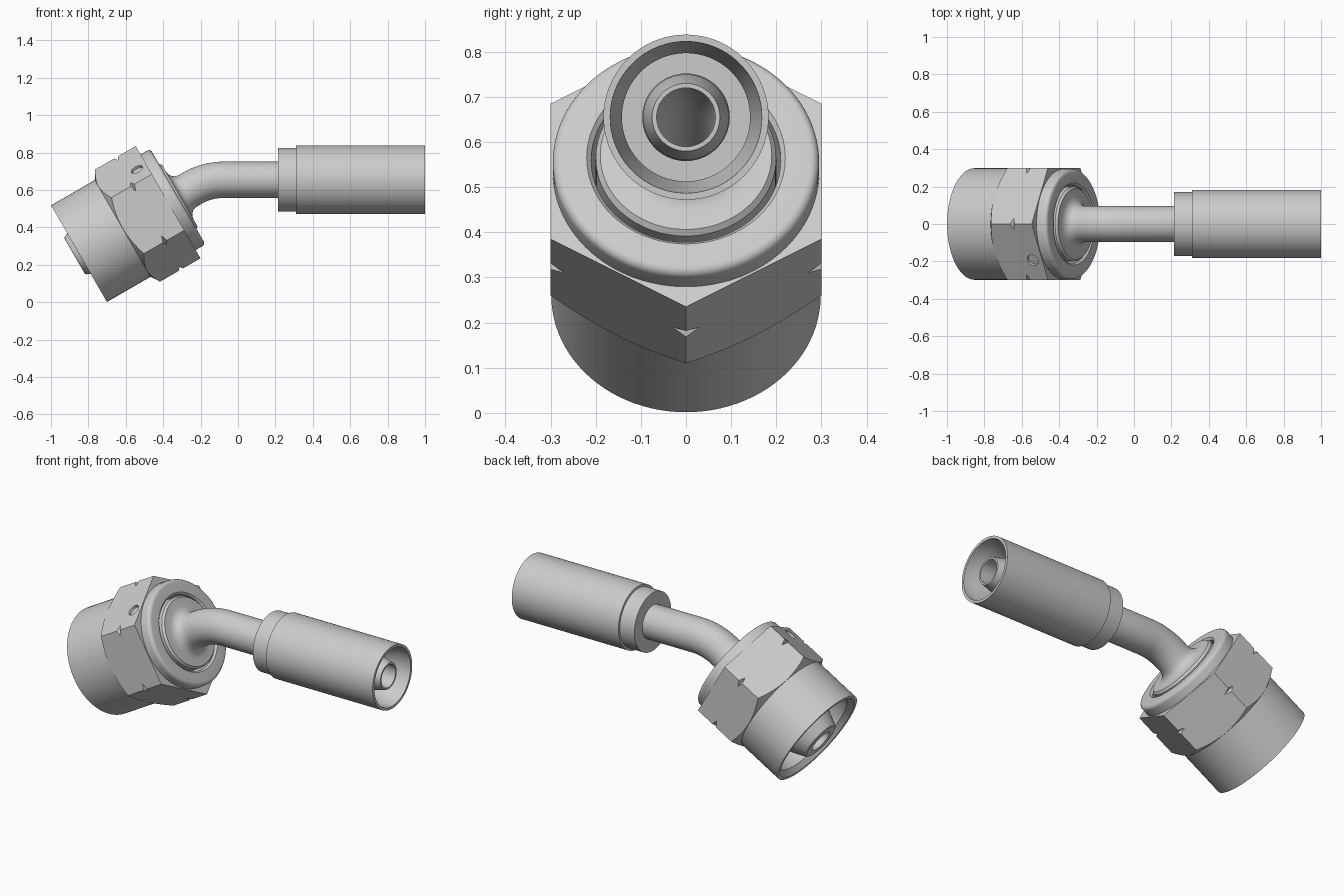
import bpy, bmesh, math
from mathutils import Vector, Matrix

if "Cube" in bpy.data.objects:
    bpy.data.objects.remove(bpy.data.objects["Cube"])

# Centre line: straight through the nut at 30 degrees, a bend, then along x
TILT = math.radians(30)
MOUTH = Vector((-0.85, 0, 0.26))
BEND_START, BEND_R = 0.70, 0.336
BEND_END = BEND_START + BEND_R * TILT
Y = Vector((0, 1, 0))


def frame(d):
    """Point on the centre line at distance d, and the in-plane normal."""
    a = TILT * (1 - min(max((d - BEND_START) / (BEND_END - BEND_START), 0), 1))
    p = MOUTH + min(d, BEND_START) * Vector((math.cos(TILT), 0, math.sin(TILT)))
    p += BEND_R * Vector((math.sin(TILT) - math.sin(a), 0, math.cos(a) - math.cos(TILT)))
    p.x += max(d - BEND_END, 0)
    return p, Vector((-math.sin(a), 0, math.cos(a)))


def at_x(x):
    """Distance along the centre line for a world x on the straight tube."""
    return BEND_END + x - frame(BEND_END)[0].x


def make_object(name, bm):
    bmesh.ops.recalc_face_normals(bm, faces=bm.faces[:])
    mesh = bpy.data.meshes.new(name)
    bm.to_mesh(mesh)
    bm.free()
    obj = bpy.data.objects.new(name, mesh)
    bpy.context.collection.objects.link(obj)
    return obj


def sweep(name, profile, segs=96, closed=True):
    """Turn a (distance, radius) profile around the centre line."""
    bm = bmesh.new()
    rings = []
    for d, r in profile:
        p, n = frame(d)
        angles = [2 * math.pi * k / segs for k in range(segs)]
        rings.append([bm.verts.new(p + r * (n * math.cos(a) + Y * math.sin(a))) for a in angles])
    pairs = list(zip(rings, rings[1:]))
    if closed:
        pairs.append((rings[-1], rings[0]))
    else:
        bm.faces.new(rings[0])
        bm.faces.new(rings[-1])
    for r0, r1 in pairs:
        for k in range(segs):
            j = (k + 1) % segs
            bm.faces.new((r0[k], r0[j], r1[j], r1[k]))
    return make_object(name, bm)


def activate(obj):
    bpy.ops.object.select_all(action='DESELECT')
    obj.select_set(True)
    bpy.context.view_layer.objects.active = obj


def cut(obj, cutter, operation):
    mod = obj.modifiers.new("cut", 'BOOLEAN')
    mod.object, mod.operation, mod.solver = cutter, operation, 'EXACT'
    activate(obj)
    bpy.ops.object.modifier_apply(modifier=mod.name)
    bpy.data.objects.remove(cutter)


def bend(r, steps=14):
    return [(BEND_START + (BEND_END - BEND_START) * i / steps, r) for i in range(steps + 1)]


# Stem: cone nose, shoulder, bent tube, hose nipple and through bore
stem = sweep("stem", [
    (-0.027, 0.065), (-0.027, 0.108), (-0.022, 0.115), (0.0, 0.125), (0.08, 0.16),
    (0.17, 0.2), (0.61, 0.2), (0.622, 0.19), (0.622, 0.145), (0.626, 0.128),
    (0.636, 0.112), (0.65, 0.102), (0.67, 0.097)] + bend(0.097) + [
    (at_x(0.45), 0.097), (at_x(0.46), 0.095), (at_x(0.90), 0.095),
    (at_x(0.975), 0.075), (at_x(0.975), 0.065)] + bend(0.065)[::-1])

# Crimp sleeve with a stepped collar, open at the hose end
sleeve = sweep("sleeve", [
    (at_x(x), r) for x, r in (
        (0.215, 0.09), (0.215, 0.17), (0.31, 0.17), (0.31, 0.183), (1.0, 0.183),
        (1.0, 0.168), (0.93, 0.165), (0.86, 0.142), (0.42, 0.142), (0.42, 0.09))])

# Swivel nut: turned shape with chamfer, corner groove and rounded rear rim
rim = [(0.59 + 0.02 * math.sin(a), 0.275 + 0.02 * math.cos(a))
       for a in (math.pi / 2 * i / 6 for i in range(7))]
nut = sweep("swivel_nut", [
    (0.0, 0.2985), (0.269, 0.2985), (0.306, 0.355), (0.41, 0.355), (0.43, 0.33),
    (0.45, 0.355), (0.55, 0.355), (0.55, 0.295)] + rim + [
    (0.61, 0.22), (0.60, 0.21), (0.40, 0.21), (0.35, 0.255), (0.03, 0.255), (0.0, 0.28)])

# Hexagon flats
hexagon = sweep("hexagon", [(-0.1, 0.3 / math.cos(TILT)), (0.69, 0.3 / math.cos(TILT))], 6, False)
cut(nut, hexagon, 'INTERSECT')

# Round dimple on the upper front flat
p, n = frame(0.493)
axis = n * math.cos(TILT) - Y * math.sin(TILT)
bm = bmesh.new()
bmesh.ops.create_cone(
    bm, cap_ends=True, segments=32, radius1=0.033, radius2=0.033, depth=0.03,
    matrix=Matrix.Translation(p + n * 0.235 - Y * 0.193) @ axis.to_track_quat('Z', 'Y').to_matrix().to_4x4())
cut(nut, make_object("dimple", bm), 'DIFFERENCE')

# Smooth round surfaces, keep machined edges sharp
for obj in (stem, sleeve, nut):
    activate(obj)
    bpy.ops.object.shade_smooth_by_angle(angle=math.radians(25))
